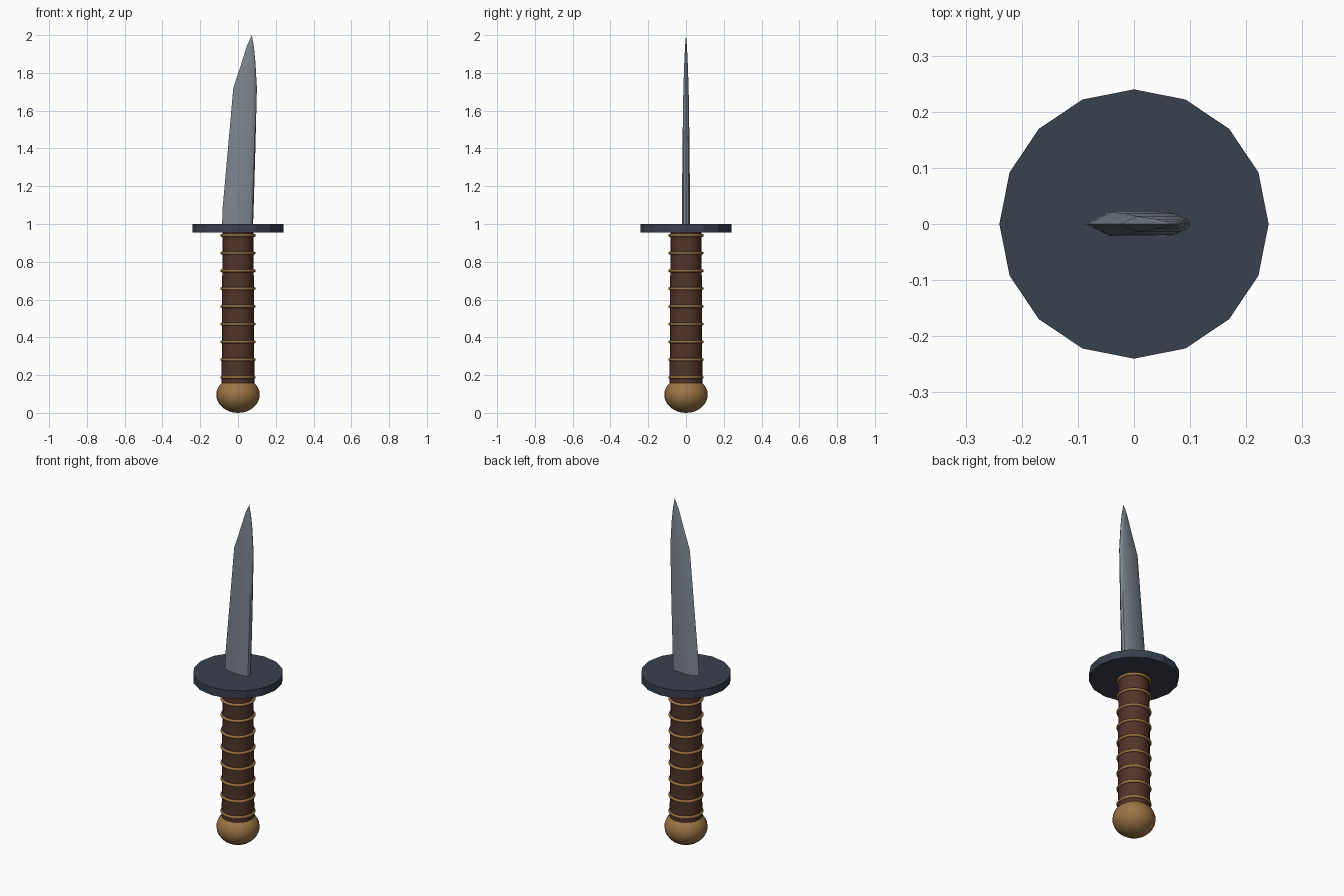
import bpy, bmesh, math

if "Cube" in bpy.data.objects:
    bpy.data.objects.remove(bpy.data.objects["Cube"])


def material(name, rgb):
    m = bpy.data.materials.new(name)
    m.diffuse_color = (*rgb, 1)
    m.use_nodes = True
    m.node_tree.nodes["Principled BSDF"].inputs["Base Color"].default_value = m.diffuse_color
    return m


STEEL = material("blade steel", (0.20, 0.235, 0.27))
DARK = material("dark guard metal", (0.042, 0.052, 0.075))
LEATHER = material("brown leather", (0.085, 0.034, 0.022))
BRASS = material("brass", (0.33, 0.175, 0.06))


def finish(name, mat, angle=None):
    ob = bpy.context.object
    ob.name = name
    ob.data.materials.append(mat)
    if angle:
        bpy.ops.object.shade_smooth_by_angle(angle=math.radians(angle))
    return ob


# Pommel: slightly flattened ball
bpy.ops.mesh.primitive_uv_sphere_add(segments=24, ring_count=16, radius=1, location=(0, 0, 0.096))
bpy.context.object.scale = (0.115, 0.115, 0.096)
finish("pommel", BRASS, 60)

# Grip: slightly tapered cylinder
bpy.ops.mesh.primitive_cone_add(vertices=20, radius1=0.087, radius2=0.082, depth=0.84, location=(0, 0, 0.54))
finish("grip", LEATHER, 40)

# Wire rings around the grip
for i in range(9):
    bpy.ops.mesh.primitive_torus_add(major_segments=24, minor_segments=8, major_radius=0.086,
                                     minor_radius=0.008, location=(0, 0, 0.188 + i * 0.094))
    finish(f"grip_ring_{i + 1}", BRASS, 60)

# Guard: flat 16-sided disc
bpy.ops.mesh.primitive_cylinder_add(vertices=16, radius=0.24, depth=0.045, location=(0, 0, 0.9775),
                                    rotation=(0, 0, math.pi / 2))
finish("guard", DARK)

# Blade: sections lofted upward (z, cutting edge x, spine x, half thickness)
sections = [(0.98, -0.085, 0.079, 0.021), (1.09, -0.081, 0.083, 0.021),
            (1.40, -0.053, 0.092, 0.019), (1.72, -0.025, 0.100, 0.014),
            (1.86, 0.021, 0.092, 0.009), (1.94, 0.046, 0.084, 0.005)]
bm = bmesh.new()
loops = []
for z, a, b, t in sections:
    w = b - a
    half = [(a + 0.24 * w, t), (b - 0.15 * w, t), (b - 0.04 * w, 0.65 * t)]
    pts = [(a, 0)] + [(x, -y) for x, y in half] + [(b, 0)] + half[::-1]
    loops.append([bm.verts.new((x, y, z)) for x, y in pts])
for lo, hi in zip(loops, loops[1:]):
    for i in range(len(lo)):
        j = (i + 1) % len(lo)
        bm.faces.new((lo[i], lo[j], hi[j], hi[i]))
tip = bm.verts.new((0.073, 0, 2.0))
top = loops[-1]
for i in range(len(top)):
    bm.faces.new((top[i], top[(i + 1) % len(top)], tip))
bm.faces.new(loops[0][::-1])
bmesh.ops.recalc_face_normals(bm, faces=bm.faces)
mesh = bpy.data.meshes.new("blade")
bm.to_mesh(mesh)
bm.free()
blade = bpy.data.objects.new("blade", mesh)
bpy.context.collection.objects.link(blade)
bpy.ops.object.select_all(action='DESELECT')
blade.select_set(True)
bpy.context.view_layer.objects.active = blade
finish("blade", STEEL, 42)
